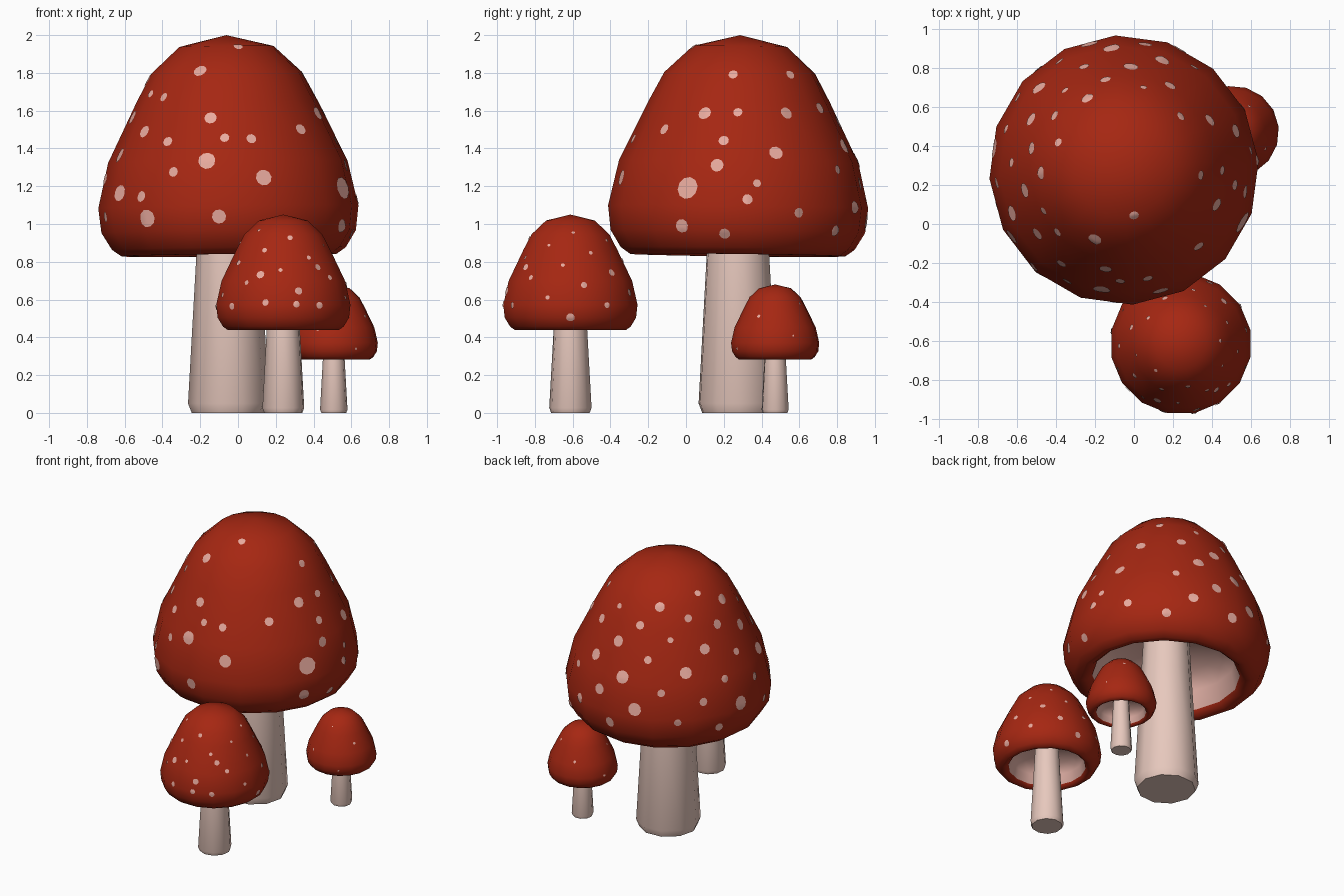
import bpy, math, random
from mathutils import Vector, Matrix, Euler
from mathutils.bvhtree import BVHTree

if "Cube" in bpy.data.objects:
    bpy.data.objects.remove(bpy.data.objects["Cube"])

random.seed(4)

def material(name, rgb):
    m = bpy.data.materials.new(name)
    m.diffuse_color = (*rgb, 1)
    m.use_nodes = True
    m.node_tree.nodes["Principled BSDF"].inputs["Base Color"].default_value = m.diffuse_color
    return m

RED = material("cap red", (0.38, 0.020, 0.006))
GILL = material("gill pink", (0.80, 0.46, 0.40))
STEM = material("stem cream", (0.80, 0.58, 0.51))
SPOT = material("spot pink", (0.80, 0.40, 0.34))

# Profiles (radius, height) of the largest mushroom; the others are scaled copies
CAP = [(0, 2.0), (.25, 1.94), (.40, 1.80), (.48, 1.65), (.635, 1.33), (.69, 1.09),
       (.675, .96), (.62, .87), (.57, .835), (.53, .835), (.49, .87),
       (.46, 1.0), (.36, 1.1), (0, 1.14)]
GILL_START = 10
STALK = [(0, 0), (.195, 0), (.215, .05), (.17, .85), (.155, 1.13), (0, 1.13)]

def make_object(name, verts, faces, mats, indices=None):
    me = bpy.data.meshes.new(name)
    me.from_pydata(verts, [], faces)
    for m in mats:
        me.materials.append(m)
    if indices:
        me.polygons.foreach_set("material_index", indices)
    me.shade_smooth()
    me.set_sharp_from_angle(angle=math.radians(50))
    ob = bpy.data.objects.new(name, me)
    bpy.context.collection.objects.link(ob)

def lathe(profile, sides, yaw, mat, downward):
    """Revolve a profile that starts and ends on the axis."""
    verts, faces, band, rings = [], [], [], []
    for r, z in profile:
        if r == 0:
            rings.append([len(verts)] * sides)
            verts.append(mat @ Vector((0, 0, z)))
        else:
            rings.append(list(range(len(verts), len(verts) + sides)))
            for i in range(sides):
                a = yaw + math.tau * i / sides
                verts.append(mat @ Vector((r * math.cos(a), r * math.sin(a), z)))
    for k, (A, B) in enumerate(zip(rings, rings[1:])):
        for i in range(sides):
            j = (i + 1) % sides
            f = list(dict.fromkeys((A[i], B[i], B[j], A[j])))
            faces.append(f if downward else f[::-1])
            band.append(k)
    return verts, faces, band

def add_spots(name, tree, rays, gap):
    """Thin discs projected on the cap and draped over its facets."""
    verts, faces, done, N = [], [], [], 10
    for origin, d, r in rays:
        hit, n, _, _ = tree.ray_cast(origin, d)
        if hit is None or any((hit - p).length < gap for p in done):
            continue
        done.append(hit)
        t = n.orthogonal().normalized()
        b = n.cross(t)
        base = len(verts)
        verts.append(hit + n * .004)
        for f in (.5, 1):
            for i in range(N):
                a = math.tau * i / N
                p, pn, _, _ = tree.find_nearest(hit + (t * math.cos(a) + b * math.sin(a)) * r * f)
                verts.append(p + pn * .004)
        for i in range(N):
            p, q = base + 1 + i, base + 1 + (i + 1) % N
            faces += [(base, p, q), (p, p + N, q + N, q)]
    make_object(name, verts, faces, [SPOT])

def mushroom(name, x, y, scale, yaw, tilt, front, right, scatter, gap):
    """scatter = (count, first azimuth, azimuth span, largest radius)"""
    place = Matrix.Translation((x, y, 0)) @ Matrix.Scale(scale, 4)
    lean = Matrix.Translation((0, 0, 1)) @ Euler(tilt).to_matrix().to_4x4() @ Matrix.Translation((0, 0, -1))
    # stem
    v, f, _ = lathe(STALK, 10, yaw, place, False)
    make_object(name + "_stem", v, f, [STEM])
    # cap with hollow gill underside
    v, f, band = lathe(CAP, 16, yaw, place @ lean, True)
    make_object(name + "_cap", v, f, [RED, GILL], [int(k >= GILL_START) for k in band])
    # spots: main ones seen from front and right, the rest scattered evenly
    rays = [(Vector((u, -5, w)), Vector((0, 1, 0)), r) for u, w, r in front]
    rays += [(Vector((5, u, w)), Vector((-1, 0, 0)), r) for u, w, r in right]
    count, start, span, big = scatter
    for i in range(count):
        a = math.radians(start + span * (i * .618 % 1))
        z = (.95 + .9 * (i + .5) / count) * scale
        d = Vector((math.cos(a), math.sin(a), 0))
        r = big * random.uniform(.45, 1) * (1.1 - .4 * i / count)
        rays.append((Vector((x, y, z)) + d * 5, -d, r))
    add_spots(name + "_spots", BVHTree.FromPolygons(v, f), rays, gap)

# Largest spots of the big cap: (across, height, radius)
FRONT = [(-.2, 1.81, .036), (-.39, 1.67, .025), (.33, 1.5, .03), (-.07, 1.455, .025), (.07, 1.45, .027),
         (-.37, 1.435, .027), (-.145, 1.56, .033), (-.165, 1.335, .046), (-.34, 1.275, .027),
         (.135, 1.245, .043), (-.51, 1.145, .03), (-.48, 1.03, .047), (-.1, 1.04, .038), (0, 1.94, .025)]
RIGHT = [(.25, 1.79, .025), (.55, 1.79, .025), (.1, 1.585, .036), (.275, 1.59, .025), (.53, 1.585, .034),
         (.2, 1.44, .028), (.475, 1.375, .037), (.165, 1.31, .035), (.375, 1.215, .022), (.01, 1.19, .06),
         (.325, 1.13, .028), (-.02, .99, .037), (.205, .95, .03), (.595, 1.06, .027)]
# Largest spots of the middle cap
MID = [(.12, .73, .022), (.32, .645, .02), (.42, .77, .018), (.31, .575, .018), (.43, .57, .018), (-.03, .565, .018)]

mushroom("large", -.05, .275, 1.0, math.radians(3.7), (-.012, -.012, 0), FRONT, RIGHT, (36, 50, 170, .05), .09)
mushroom("medium", .24, -.612, .525, math.radians(11.25), (0, 0, 0), MID, [], (36, 0, 360, .022), .06)
mushroom("small", .507, .472, .34, math.radians(6), (0, 0, 0), [], [], (9, -60, 360, .011), .03)
